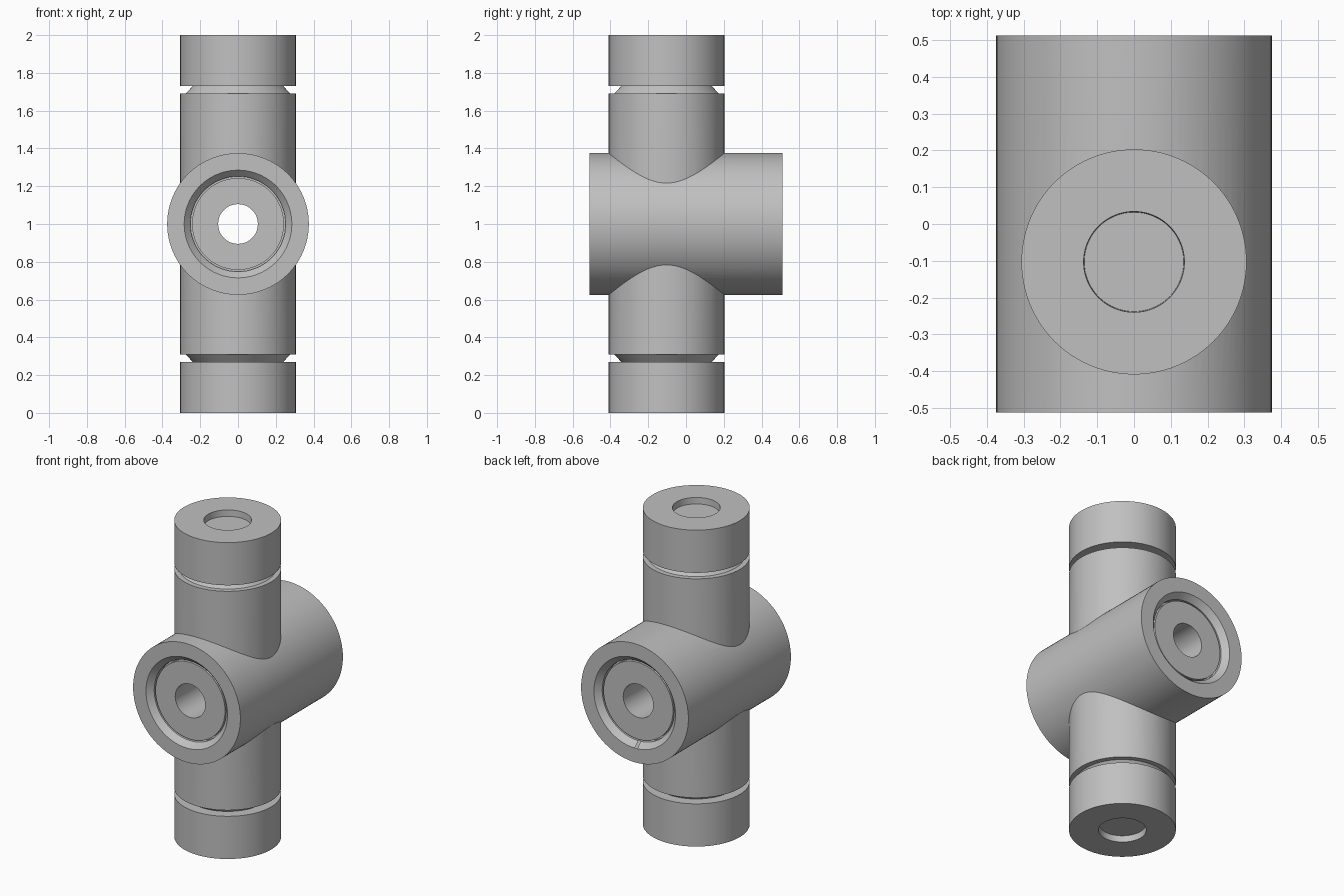
import bpy, bmesh, math
from mathutils import Matrix

if "Cube" in bpy.data.objects:
    bpy.data.objects.remove(bpy.data.objects["Cube"])

SEG = 96
TUBE_Y = -0.103
grey = bpy.data.materials.new("plain grey")
grey.diffuse_color = (0.53, 0.53, 0.53, 1)
grey.use_nodes = True
grey.node_tree.nodes["Principled BSDF"].inputs["Base Color"].default_value = grey.diffuse_color


def lathe(name, profile, matrix):
    """Spin a closed (radius, height) profile about z into a solid."""
    bm = bmesh.new()
    rings = []
    for r, h in profile:
        if r == 0:
            rings.append([bm.verts.new((0, 0, h))] * SEG)
        else:
            rings.append([bm.verts.new((r * math.cos(2 * math.pi * i / SEG),
                                        r * math.sin(2 * math.pi * i / SEG), h))
                          for i in range(SEG)])
    closed = profile[0][0] > 0
    pairs = list(zip(rings, rings[1:])) + ([(rings[-1], rings[0])] if closed else [])
    for a, b in pairs:
        for i in range(SEG):
            j = (i + 1) % SEG
            bm.faces.new(list(dict.fromkeys((a[i], a[j], b[j], b[i]))))
    bmesh.ops.transform(bm, matrix=matrix, verts=bm.verts)
    bmesh.ops.recalc_face_normals(bm, faces=bm.faces)
    mesh = bpy.data.meshes.new(name)
    bm.to_mesh(mesh)
    bm.free()
    mesh.materials.append(grey)
    obj = bpy.data.objects.new(name, mesh)
    bpy.context.collection.objects.link(obj)
    return obj


def mirrored(half):
    """Continue a half profile to its reflection below height zero."""
    return half + [(r, -h) for r, h in reversed(half)]


# Upright tube: blind end holes and a tapered groove under each end cap
upright = lathe("upright_tube", mirrored([
    (0, 0.96), (0.135, 0.96), (0.137, 1.0), (0.306, 1.0), (0.306, 0.73),
    (0.24, 0.73), (0.275, 0.692), (0.306, 0.692)]),
    Matrix.Translation((0, TUBE_Y, 1)))

# Barrel: bore, recessed plug faces, thin gap and chamfered rim at both ends
barrel_axis = Matrix.Translation((0, 0, 1)) @ Matrix.Rotation(math.pi / 2, 4, 'X')
barrel = lathe("cross_barrel", [(0, 0.512), (0.375, 0.512), (0.375, -0.512), (0, -0.512)],
               barrel_axis)
recess = lathe("recess_cutter", mirrored([
    (0, 0.6), (0.285, 0.6), (0.285, 0.512), (0.252, 0.477), (0.252, 0.447),
    (0.243, 0.447), (0.243, 0.477), (0.105, 0.477)]), barrel_axis)
recess.hide_render = True

# Join the tube to the barrel, then cut the bore and recesses
bpy.context.view_layer.objects.active = barrel
for other, operation in ((upright, 'UNION'), (recess, 'DIFFERENCE')):
    mod = barrel.modifiers.new(operation.title(), 'BOOLEAN')
    mod.operation = operation
    mod.solver = 'EXACT'
    mod.object = other
    bpy.ops.object.modifier_apply(modifier=mod.name)
    bpy.data.objects.remove(other)

barrel.name = "cross_fitting"
bpy.ops.object.select_all(action='DESELECT')
barrel.select_set(True)
bpy.ops.object.shade_smooth_by_angle(angle=math.radians(25))
